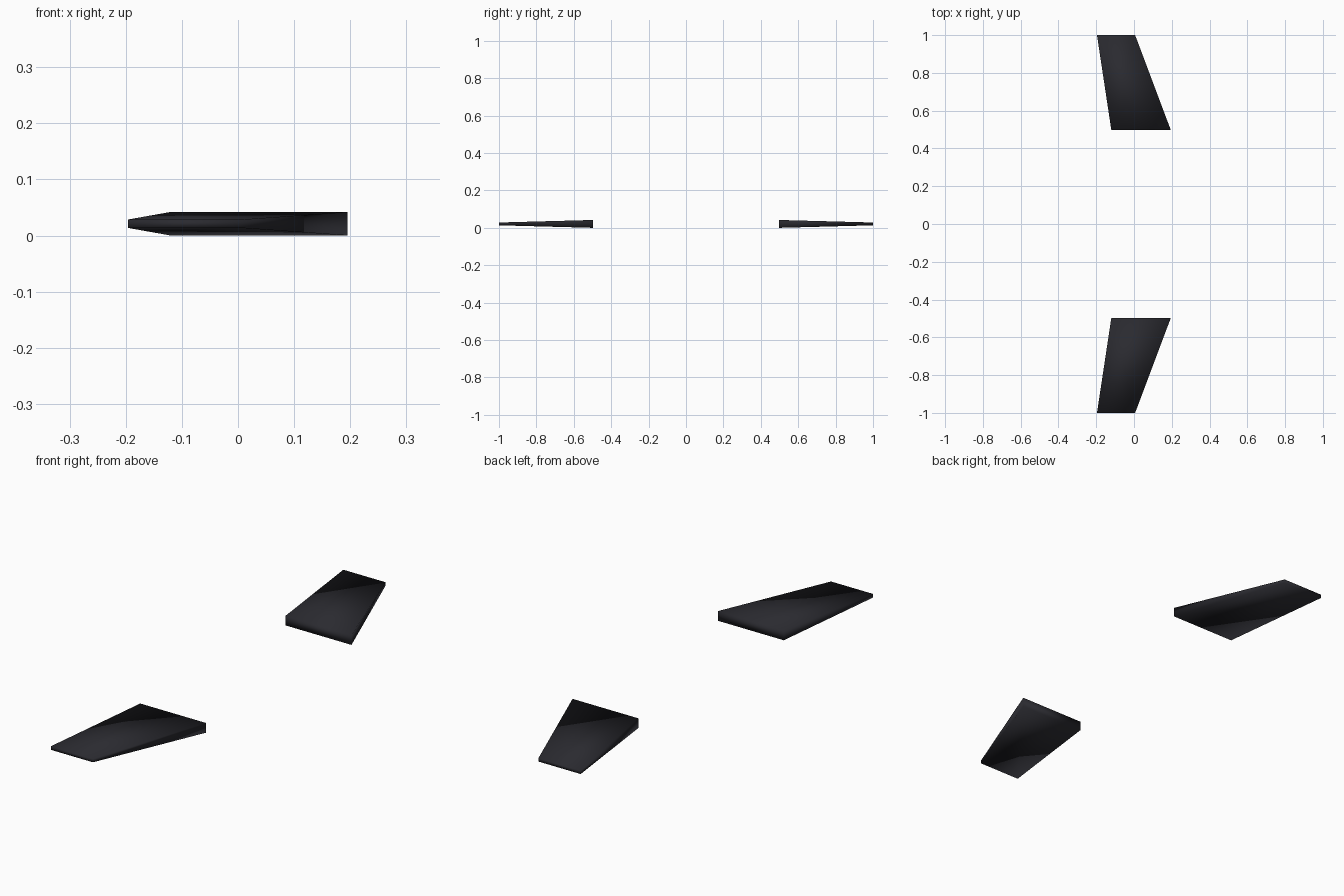
import bpy
import bmesh

cube = bpy.data.objects.get("Cube")
if cube:
    bpy.data.objects.remove(cube, do_unlink=True)

# Dark blue-grey finish
COLOR = (0.023, 0.023, 0.029, 1.0)
dark = bpy.data.materials.new("dark_charcoal")
dark.use_nodes = True
dark.diffuse_color = COLOR
dark.node_tree.nodes["Principled BSDF"].inputs["Base Color"].default_value = COLOR

# End outlines: y, rear x, front x, bottom z, top z
ROOT = (0.497, -0.12, 0.195, 0.0, 0.042)
TIP = (1.0, -0.196, 0.006, 0.0135, 0.0285)


def make_fin(name, side):
    """Swept, tapered fin reaching outward along y on the given side."""
    bm = bmesh.new()
    bmesh.ops.create_cube(bm, size=2)
    for v in bm.verts:
        y, x0, x1, z0, z1 = TIP if v.co.y > 0 else ROOT
        v.co = (x1 if v.co.x > 0 else x0, side * y, z1 if v.co.z > 0 else z0)
    bmesh.ops.recalc_face_normals(bm, faces=bm.faces)
    for face in bm.faces:
        face.smooth = True
    mesh = bpy.data.meshes.new(name)
    bm.to_mesh(mesh)
    bm.free()
    mesh.materials.append(dark)
    bpy.context.collection.objects.link(bpy.data.objects.new(name, mesh))


# Mirrored pair of fins
make_fin("front_fin", -1)
make_fin("back_fin", 1)
